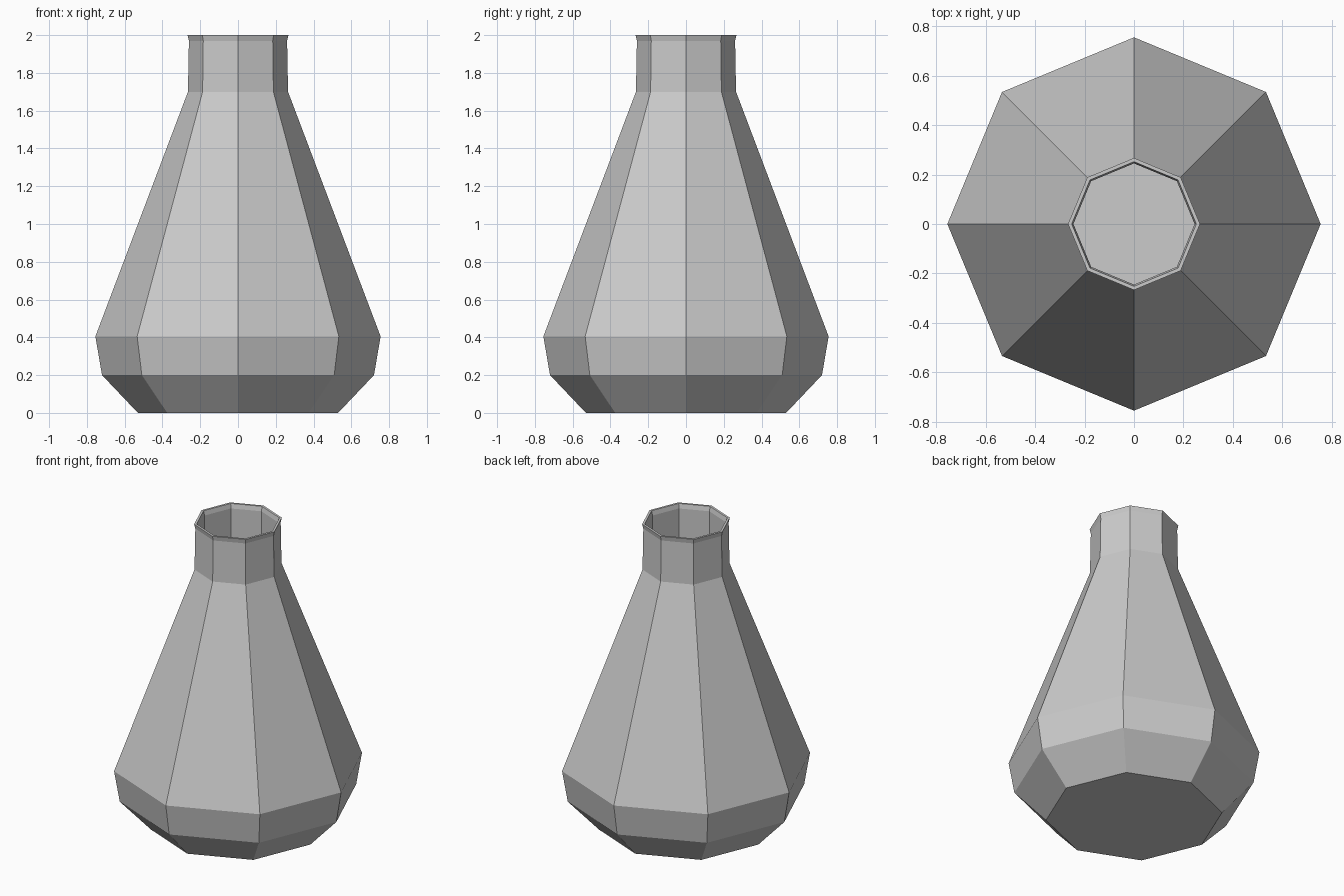
import bpy, bmesh
from math import cos, sin, pi

if "Cube" in bpy.data.objects:
    bpy.data.objects.remove(bpy.data.objects["Cube"])

SIDES = 8
# Profile (radius, height): outer wall from base to lip, then inner wall back down
PROFILE = [(0.53, 0), (0.72, 0.2), (0.755, 0.405), (0.265, 1.7), (0.26, 1.97), (0.267, 2.0),
           (0.252, 2.0), (0.245, 1.97), (0.249, 1.703), (0.738, 0.405), (0.705, 0.208), (0.523, 0.016)]

bm = bmesh.new()
rings = [[bm.verts.new((r * cos(2 * pi * i / SIDES), r * sin(2 * pi * i / SIDES), z))
          for i in range(SIDES)] for r, z in PROFILE]

# Faceted walls
for low, high in zip(rings, rings[1:]):
    for i in range(SIDES):
        j = (i + 1) % SIDES
        bm.faces.new((low[i], low[j], high[j], high[i]))

# Underside and inner floor
bm.faces.new(rings[0][::-1])
bm.faces.new(rings[-1])
bmesh.ops.recalc_face_normals(bm, faces=bm.faces)

mesh = bpy.data.meshes.new("flask")
bm.to_mesh(mesh)
bm.free()
flask = bpy.data.objects.new("flask", mesh)
bpy.context.collection.objects.link(flask)
